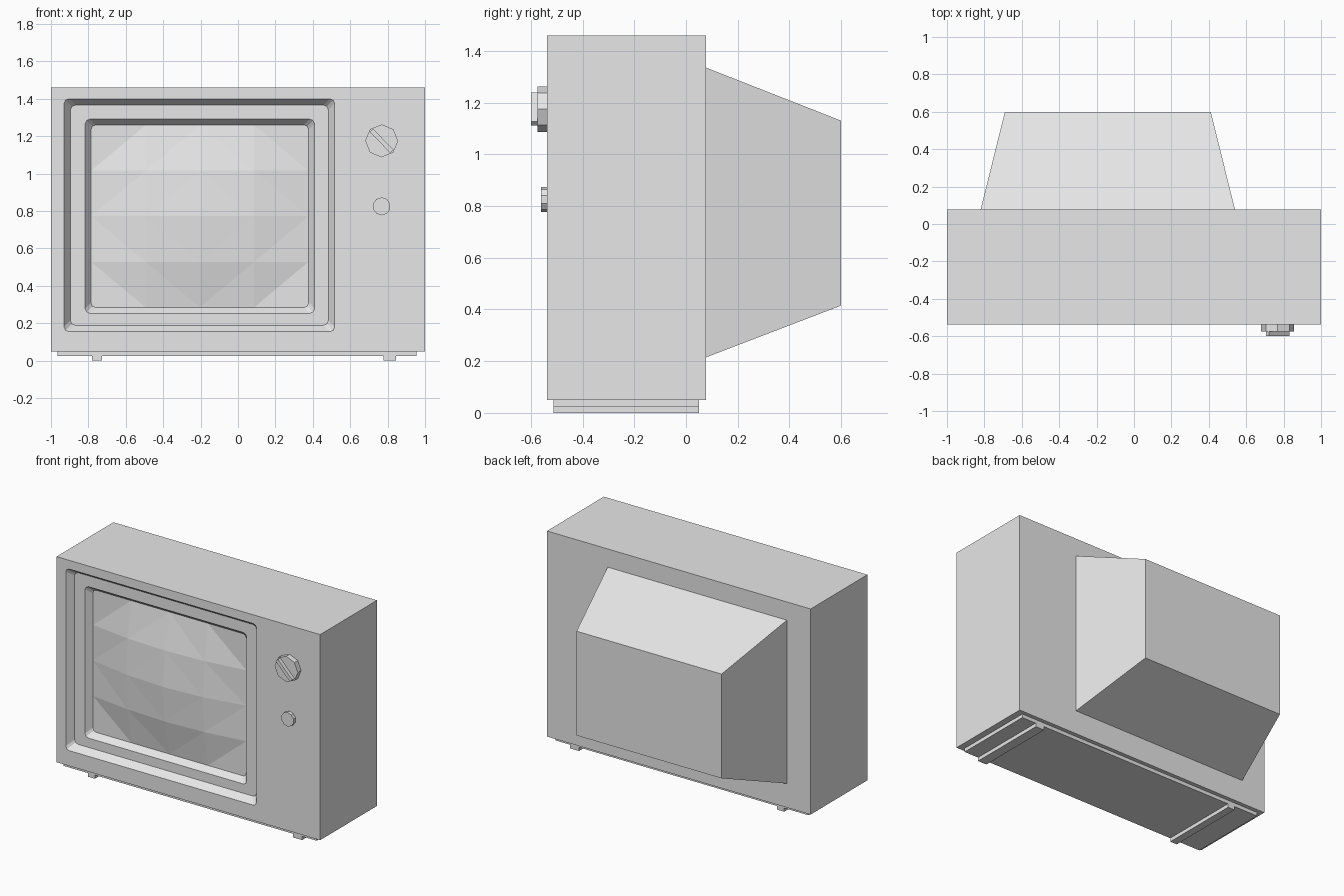
import bpy, bmesh, math
from mathutils import Vector

cube = bpy.data.objects.get("Cube")
if cube:
    bpy.data.objects.remove(cube, do_unlink=True)

GREY = (0.8, 0.8, 0.8, 1)
grey = bpy.data.materials.new("plain grey")
grey.use_nodes = True
grey.diffuse_color = GREY
grey.node_tree.nodes["Principled BSDF"].inputs["Base Color"].default_value = GREY


def finish(name, bm):
    bmesh.ops.recalc_face_normals(bm, faces=bm.faces[:])
    mesh = bpy.data.meshes.new(name)
    bm.to_mesh(mesh)
    bm.free()
    mesh.materials.append(grey)
    obj = bpy.data.objects.new(name, mesh)
    bpy.context.collection.objects.link(obj)
    return obj


def loft(name, front, y0, back, y1, corner=0.0):
    """Join two rectangles (x0, x1, z0, z1) along y, optionally rounding the corners."""
    bm = bmesh.new()
    rings = []
    for (xa, xb, za, zb), y in ((front, y0), (back, y1)):
        rings.append([bm.verts.new((x, y, z)) for x, z in
                      ((xa, za), (xb, za), (xb, zb), (xa, zb))])
    for ring in rings:
        bm.faces.new(ring)
    for i in range(4):
        j = (i + 1) % 4
        bm.faces.new((rings[0][i], rings[0][j], rings[1][j], rings[1][i]))
    bmesh.ops.recalc_face_normals(bm, faces=bm.faces[:])
    if corner:
        sides = [bm.edges.get((a, b)) for a, b in zip(*rings)]
        bmesh.ops.bevel(bm, geom=sides, offset=corner, segments=2,
                        profile=0.5, affect='EDGES')
    return finish(name, bm)


def box(name, rect, y0, y1):
    return loft(name, rect, y0, rect, y1)


def grow(rect, d):
    xa, xb, za, zb = rect
    return (xa - d, xb + d, za - d, zb + d)


def carve(target, cutter):
    mod = target.modifiers.new("recess", 'BOOLEAN')
    mod.operation = 'DIFFERENCE'
    mod.solver = 'EXACT'
    mod.object = cutter
    bpy.context.view_layer.objects.active = target
    bpy.ops.object.modifier_apply(modifier=mod.name)
    bpy.data.objects.remove(cutter, do_unlink=True)


def knob(name, x, z, radius, y0, y1, sides):
    bm = bmesh.new()
    rings = [[bm.verts.new((x + radius * math.sin(math.tau * i / sides), y,
                            z + radius * math.cos(math.tau * i / sides)))
              for i in range(sides)] for y in (y0, y1)]
    for ring in rings:
        bm.faces.new(ring)
    for i in range(sides):
        j = (i + 1) % sides
        bm.faces.new((rings[0][i], rings[0][j], rings[1][j], rings[1][i]))
    return finish(name, bm)


# Cabinet with a stepped, sloping recess around the screen
FRONT, LEDGE, FLOOR = -0.538, -0.49, -0.447
cabinet = box("cabinet", (-1, 1, 0.05, 1.46), FRONT, 0.078)
outer = (-0.93, 0.517, 0.155, 1.40)
inner = (-0.818, 0.41, 0.252, 1.292)
for rect, y0, y1 in ((outer, FRONT, LEDGE), (inner, LEDGE, FLOOR)):
    carve(cabinet, loft("recess_cutter", grow(rect, 0.007), y0 - 0.01,
                        grow(rect, -0.034), y1, 0.022))

# Bulging faceted screen: a 4 by 4 grid split along diamond diagonals
glass = grow(inner, -0.033)
bm = bmesh.new()
grid = []
for r in range(5):
    row = []
    for c in range(5):
        u, v = c / 2 - 1, r / 2 - 1
        x = glass[0] + (glass[1] - glass[0]) * c / 4
        z = glass[2] + (glass[3] - glass[2]) * r / 4
        row.append(bm.verts.new((x, FLOOR - 0.003 - 0.07 * (1 - u * u) * (1 - v * v), z)))
    grid.append(row)
for r in range(4):
    for c in range(4):
        a, b, d, e = grid[r][c], grid[r][c + 1], grid[r + 1][c + 1], grid[r + 1][c]
        if (r < 2) == (c < 2):
            bm.faces.new((a, b, e))
            bm.faces.new((b, d, e))
        else:
            bm.faces.new((a, b, d))
            bm.faces.new((a, d, e))
screen = finish("screen", bm)
if screen.data.polygons[0].normal.y > 0:
    screen.data.flip_normals()

# Tapered tube housing on the back
loft("rear_housing", (-0.82, 0.54, 0.215, 1.335), 0.078,
     (-0.69, 0.41, 0.415, 1.13), 0.6)

# Plinth and runner feet
box("plinth", (-0.965, 0.955, 0.025, 0.05), -0.513, 0.05)
box("right_foot", (-0.78, -0.727, 0, 0.025), -0.513, 0.05)
box("left_foot", (0.777, 0.845, 0, 0.025), -0.513, 0.05)

# Channel dial with a diagonal grip, and a small volume knob
DIAL = Vector((0.768, 0, 1.175))
knob("channel_dial", DIAL.x, DIAL.z, 0.088, -0.574, FRONT, 8)
grip = box("dial_grip", (-0.078, 0.078, -0.012, 0.012), -0.6, -0.574)
grip.rotation_euler.y = math.radians(46)
grip.location = DIAL
knob("volume_knob", 0.768, 0.825, 0.048, -0.561, FRONT, 10)
